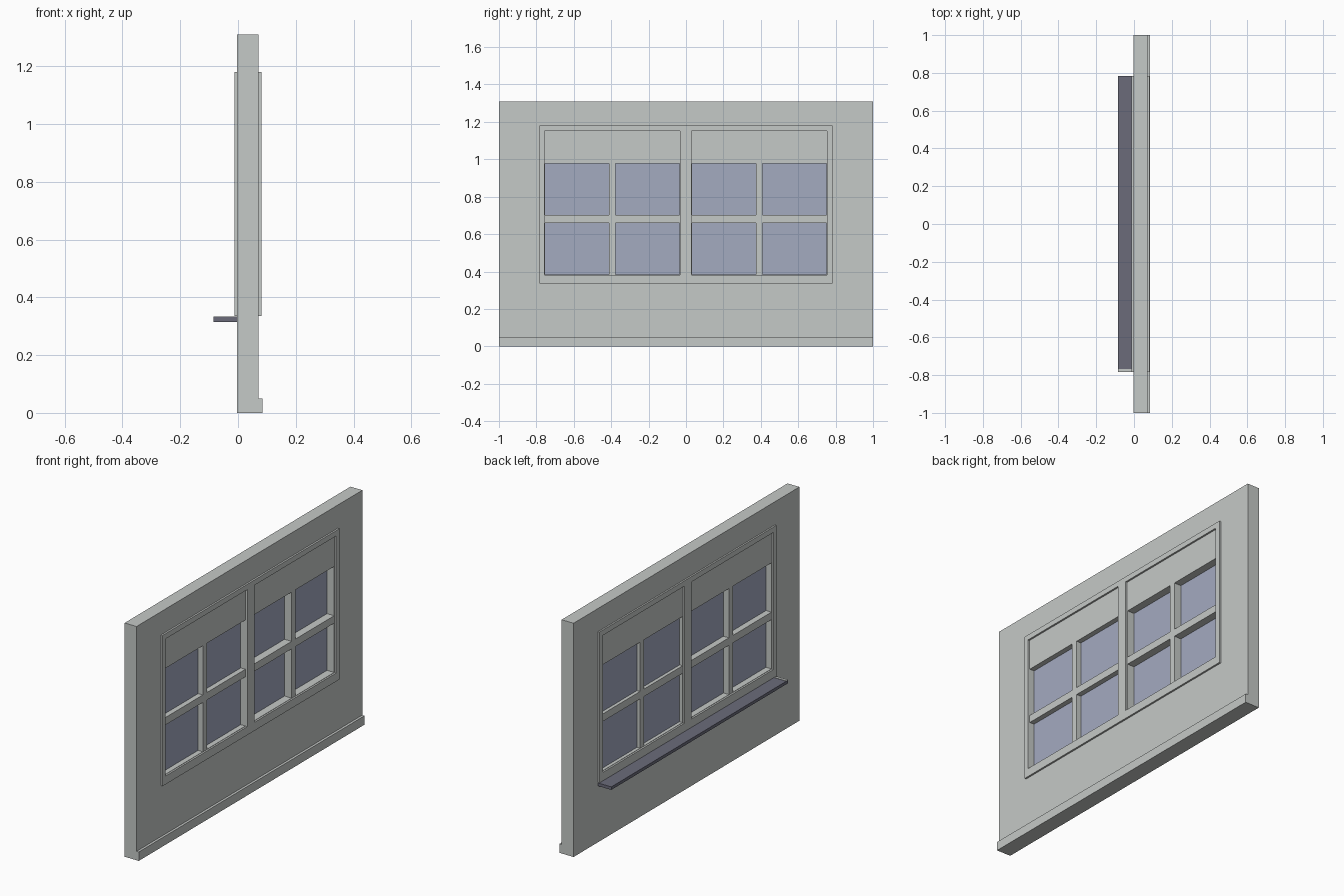
import bpy, bmesh

if "Cube" in bpy.data.objects:
    bpy.data.objects.remove(bpy.data.objects["Cube"])


def material(name, rgb):
    m = bpy.data.materials.new(name)
    m.diffuse_color = (*rgb, 1)
    m.use_nodes = True
    m.node_tree.nodes["Principled BSDF"].inputs["Base Color"].default_value = m.diffuse_color
    return m


PLASTER = material("pale_grey", (0.56, 0.585, 0.57))
GLASS = material("blue_grey_glass", (0.37, 0.405, 0.53))
STONE = material("dark_slate", (0.145, 0.148, 0.195))


def panel(name, mat, x, y, z, holes=()):
    """Slab spanning x, y, z ranges with rectangular through-holes (y0, y1, z0, z1)."""
    ys = sorted({*y, *(v for h in holes for v in h[:2])})
    zs = sorted({*z, *(v for h in holes for v in h[2:])})
    bm = bmesh.new()
    grid = {(a, b): bm.verts.new((x[0], a, b)) for a in ys for b in zs}
    for a0, a1 in zip(ys, ys[1:]):
        for b0, b1 in zip(zs, zs[1:]):
            cy, cz = (a0 + a1) / 2, (b0 + b1) / 2
            if any(h[0] < cy < h[1] and h[2] < cz < h[3] for h in holes):
                continue
            bm.faces.new([grid[p] for p in ((a0, b0), (a0, b1), (a1, b1), (a1, b0))])
    ext = bmesh.ops.extrude_face_region(bm, geom=bm.faces[:], use_keep_orig=True)
    moved = [g for g in ext["geom"] if isinstance(g, bmesh.types.BMVert)]
    bmesh.ops.translate(bm, verts=moved, vec=(x[1] - x[0], 0, 0))
    loose = [v for v in bm.verts if not v.link_faces]
    bmesh.ops.delete(bm, geom=loose, context='VERTS')
    bmesh.ops.recalc_face_normals(bm, faces=bm.faces)
    me = bpy.data.meshes.new(name)
    bm.to_mesh(me)
    bm.free()
    me.materials.append(mat)
    ob = bpy.data.objects.new(name, me)
    bpy.context.collection.objects.link(ob)
    return ob


# Wall with the window opening, and the skirting along its foot
WALL_X = (-0.003, 0.071)
panel("wall", PLASTER, WALL_X, (-1, 1), (0, 1.31), [(-0.77, 0.77, 0.345, 1.17)])
panel("skirting", PLASTER, (0.071, 0.085), (-1, 1), (0, 0.05))

# Window frame with two bays, standing slightly proud of both wall faces
bays = [(-0.757, -0.033), (0.03, 0.753)]
FRAME_Z = (0.335, 1.18)
panel("window_frame", PLASTER, (-0.012, 0.081), (-0.783, 0.783), FRAME_Z,
      [(a, b, 0.382, 1.15) for a, b in bays])

# One sash per bay: solid head panel, four panes split by glazing bars
rows = [(0.382, 0.66), (0.70, 0.978)]
for side, (a, b), glass_x in zip(("left", "right"), bays, (0.037, 0.022)):
    mid = (a + b) / 2
    columns = [(a + 0.003, mid - 0.018), (mid + 0.018, b - 0.003)]
    panes = [(*c, r[0] + 0.002, r[1]) for c in columns for r in rows]
    panel(f"{side}_sash", PLASTER, (-0.002, 0.071), (a, b), (0.382, 1.15), panes)
    for i, (y0, y1, z0, z1) in enumerate(panes):
        panel(f"{side}_pane_{i + 1}", GLASS, (glass_x - 0.005, glass_x + 0.005),
              (y0, y1), (z0, z1))

# Projecting sill with a pale strip on one end
panel("sill", STONE, (-0.085, -0.003), (-0.783, 0.783), (0.315, 0.332))
panel("sill_end_strip", PLASTER, (-0.085, -0.003), (-0.783, -0.767), (0.332, 0.334))
